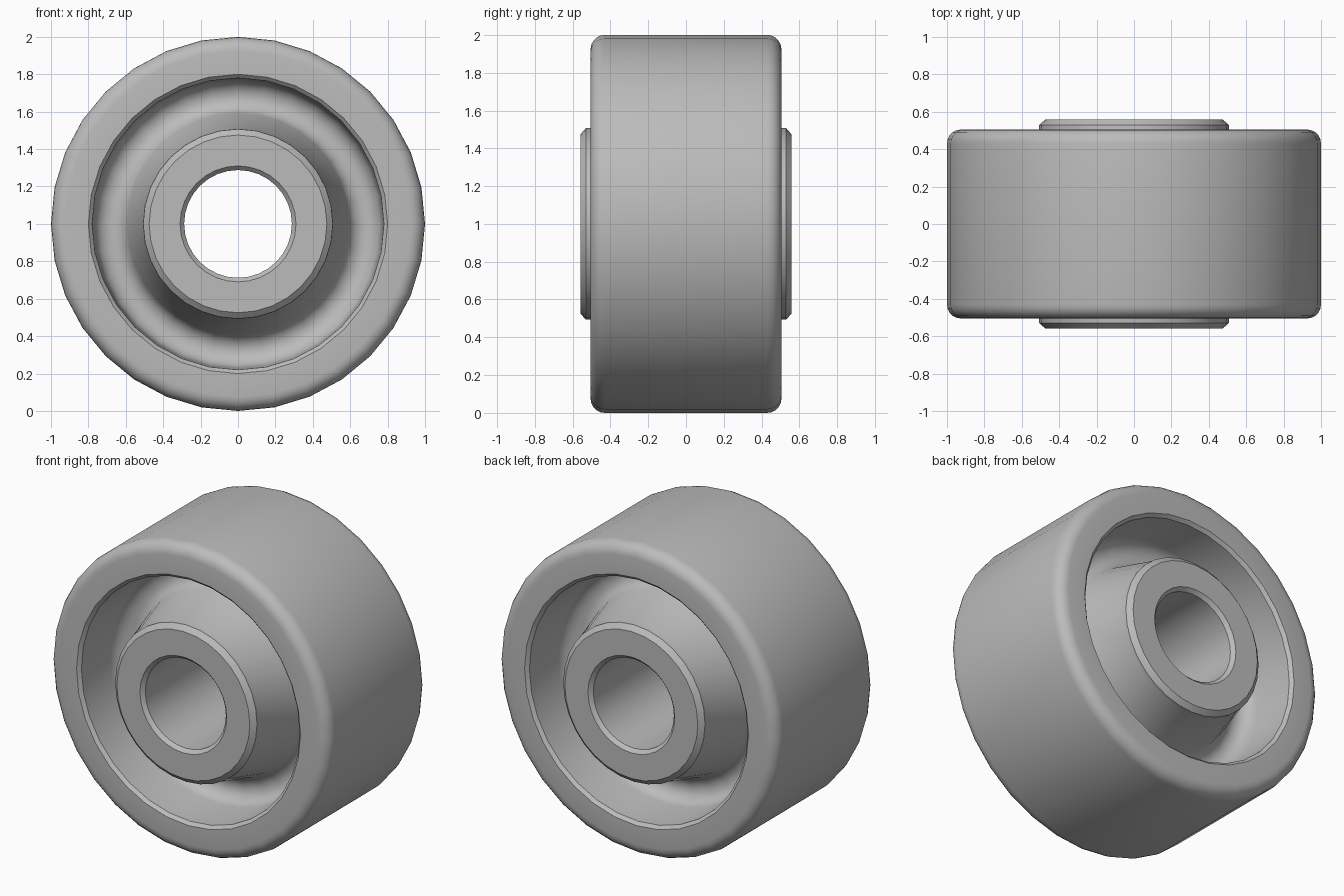
import bpy, bmesh, math

if "Cube" in bpy.data.objects:
    bpy.data.objects.remove(bpy.data.objects["Cube"])

SIDES = 32

mat = bpy.data.materials.new("plain grey")
mat.diffuse_color = (0.5, 0.5, 0.5, 1)
mat.use_nodes = True
mat.node_tree.nodes["Principled BSDF"].inputs["Base Color"].default_value = mat.diffuse_color


def arc(cr, cy, rad, a0, a1, n=5):
    """Fillet points (radius, y) around a centre, angles in degrees."""
    return [(cr + rad * math.cos(math.radians(a0 + (a1 - a0) * i / n)),
             cy + rad * math.sin(math.radians(a0 + (a1 - a0) * i / n)))
            for i in range(n + 1)]


# Half profile, from bore outwards to the tread (radius, y)
half = [(0.288, 0.535), (0.31, 0.558), (0.475, 0.558), (0.507, 0.53), (0.507, 0.505)]
half += arc(0.68, 0.215, 0.09, 195, 270)      # tapered hub into groove floor
half += arc(0.68, 0.215, 0.09, 270, 357)[1:]  # groove floor into rim wall
half += [(0.78, 0.485), (0.80, 0.505)]        # rim edge chamfer
half += arc(0.925, 0.43, 0.075, 90, 0)        # rounded tread shoulder

# Mirror to the other face and close the loop
profile = half + [(r, -y) for r, y in reversed(half)]

# Lathe around the y axis
bm = bmesh.new()
rings = []
for i in range(SIDES):
    a = 2 * math.pi * i / SIDES
    rings.append([bm.verts.new((r * math.cos(a), y, 1 + r * math.sin(a)))
                  for r, y in profile])
n = len(profile)
for i in range(SIDES):
    p, q = rings[i], rings[(i + 1) % SIDES]
    for j in range(n):
        k = (j + 1) % n
        bm.faces.new((p[j], p[k], q[k], q[j]))
bmesh.ops.recalc_face_normals(bm, faces=bm.faces)

mesh = bpy.data.meshes.new("roller_wheel")
bm.to_mesh(mesh)
bm.free()
wheel = bpy.data.objects.new("roller_wheel", mesh)
bpy.context.collection.objects.link(wheel)
mesh.materials.append(mat)

# Smooth shading with sharp chamfers
bpy.context.view_layer.objects.active = wheel
wheel.select_set(True)
bpy.ops.object.shade_smooth_by_angle(angle=math.radians(30))
